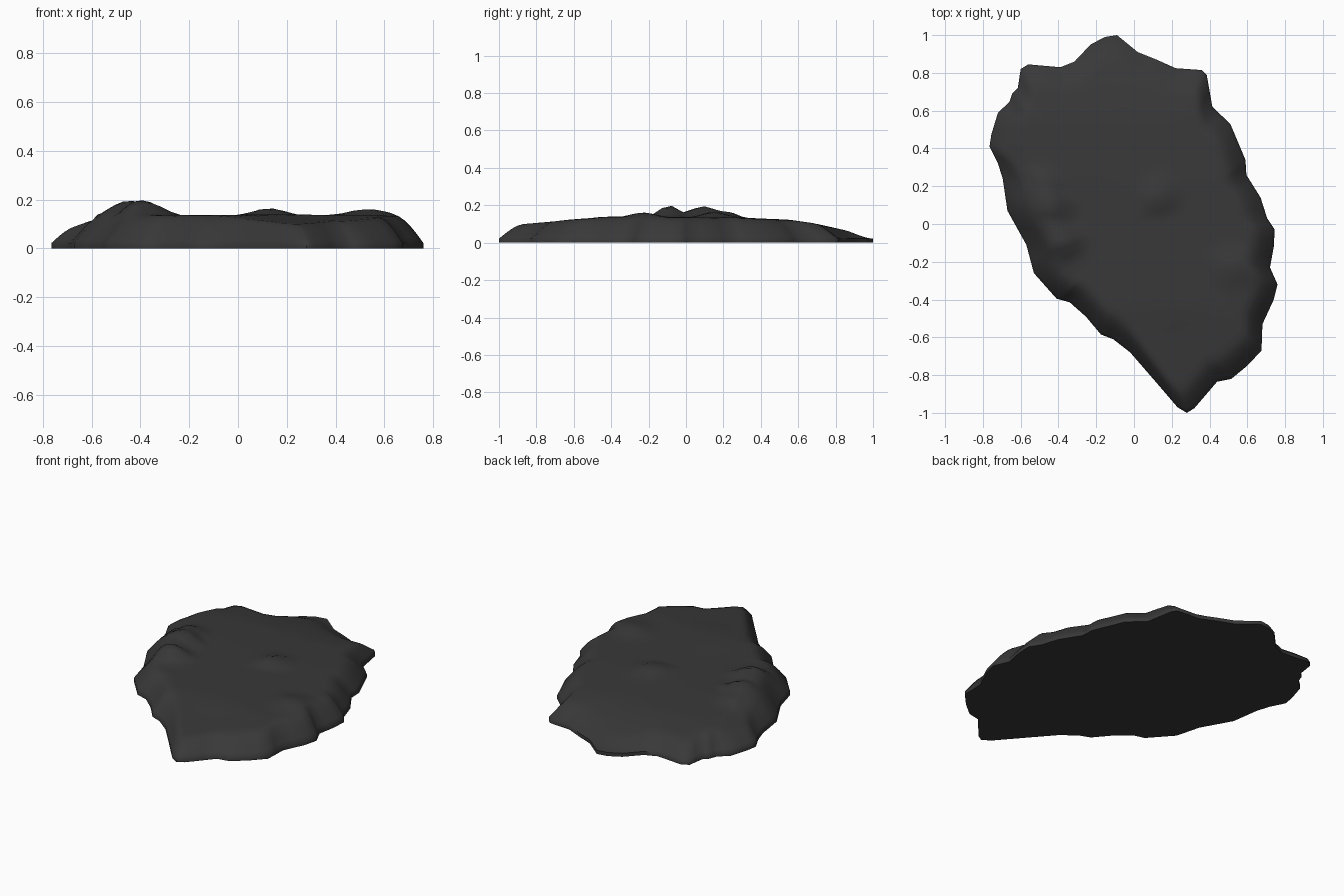
import bpy, bmesh, math
from mathutils import Vector, noise

if "Cube" in bpy.data.objects:
    bpy.data.objects.remove(bpy.data.objects["Cube"])

# Outline of the slab seen from above, clockwise from the back point
OUTLINE = [
    (-.09, 1), (.02, .91), (.12, .87), (.22, .825), (.36, .815), (.385, .79), (.415, .62),
    (.51, .53), (.59, .34), (.595, .26), (.67, .14), (.705, .03), (.745, -.03), (.74, -.12),
    (.72, -.23), (.76, -.32), (.74, -.40), (.68, -.53), (.675, -.67), (.60, -.75), (.515, -.82),
    (.44, -.835), (.32, -.975), (.28, -1), (.23, -.97), (.11, -.83), (-.02, -.68), (-.11, -.61),
    (-.175, -.585), (-.255, -.49), (-.34, -.415), (-.41, -.395), (-.53, -.26), (-.57, -.11),
    (-.67, .07), (-.695, .24), (-.72, .32), (-.765, .41), (-.755, .475), (-.72, .59),
    (-.66, .645), (-.645, .69), (-.615, .72), (-.60, .82), (-.56, .845), (-.39, .83),
    (-.315, .86), (-.23, .95), (-.155, .99)]

# Plateau height along y: thick in the middle, thin towards the back
PROFILE = [(-1, .09), (-.8, .105), (-.45, .137), (.25, .135), (.55, .122), (.7, .1), (.85, .068), (1, .025)]

# Lumps on the top: x, y, radius x, radius y, height
LUMPS = [(-.39, -.09, .12, .09, .063), (-.45, .09, .12, .10, .062), (-.48, .22, .10, .08, .03),
         (.13, .15, .11, .10, .028), (.53, -.23, .12, .11, .024)]


def plateau(y):
    for (y0, z0), (y1, z1) in zip(PROFILE, PROFILE[1:]):
        if y <= y1:
            return z0 + (z1 - z0) * (y - y0) / (y1 - y0)
    return PROFILE[-1][1]


def height(x, y, depth):
    rim = .022
    soft = math.sin(min(1, depth / .14) * math.pi / 2)
    top = plateau(y)
    if x < -.5 and y > .2:                      # lower shelf on the left
        top = min(top, .095 + max(0, x + .66) * .3)
    z = rim + max(0, top - rim) * soft
    for lx, ly, rx, ry, h in LUMPS:
        d = math.hypot((x - lx) / rx, (y - ly) / ry)
        if d < 1.4:
            z += h * (.5 + .5 * math.cos(math.pi * d / 1.4)) * soft
    return z + .003 * soft * noise.noise(Vector((x * 4, y * 4, 3)))


# Halve every outline edge for a finer top surface
pts = []
for a, b in zip(OUTLINE, OUTLINE[1:] + OUTLINE[:1]):
    pts += [a, ((a[0] + b[0]) / 2, (a[1] + b[1]) / 2)]
n = len(pts)

# Rock slab: flat base, short wall, then rings rising to the centre
bm = bmesh.new()
rings = [[bm.verts.new((x, y, 0)) for x, y in pts]]
for t in (1, .98, .955, .93, .9, .87, .83, .79, .74, .69, .63, .57, .5, .43, .36, .29, .22, .15, .08):
    ring = []
    for x, y in pts:
        depth = (1 - t) * math.hypot(x, y)
        ring.append(bm.verts.new((x * t, y * t, height(x * t, y * t, depth))))
    rings.append(ring)
for lo, hi in zip(rings, rings[1:]):
    for i in range(n):
        j = (i + 1) % n
        bm.faces.new((lo[i], lo[j], hi[j], hi[i]))
centre = bm.verts.new((0, 0, height(0, 0, 1)))
for i in range(n):
    bm.faces.new((rings[-1][i], rings[-1][(i + 1) % n], centre))
bm.faces.new(rings[0])
bmesh.ops.recalc_face_normals(bm, faces=bm.faces)
mesh = bpy.data.meshes.new("rock_slab")
bm.to_mesh(mesh)
bm.free()

rock = bpy.data.objects.new("rock_slab", mesh)
bpy.context.collection.objects.link(rock)
bpy.context.view_layer.objects.active = rock
rock.select_set(True)
bpy.ops.object.shade_smooth_by_angle(angle=math.radians(60))

# Dark stone colour
stone = bpy.data.materials.new("dark_stone")
stone.diffuse_color = (.04, .04, .04, 1)
stone.use_nodes = True
stone.node_tree.nodes["Principled BSDF"].inputs["Base Color"].default_value = stone.diffuse_color
mesh.materials.append(stone)
